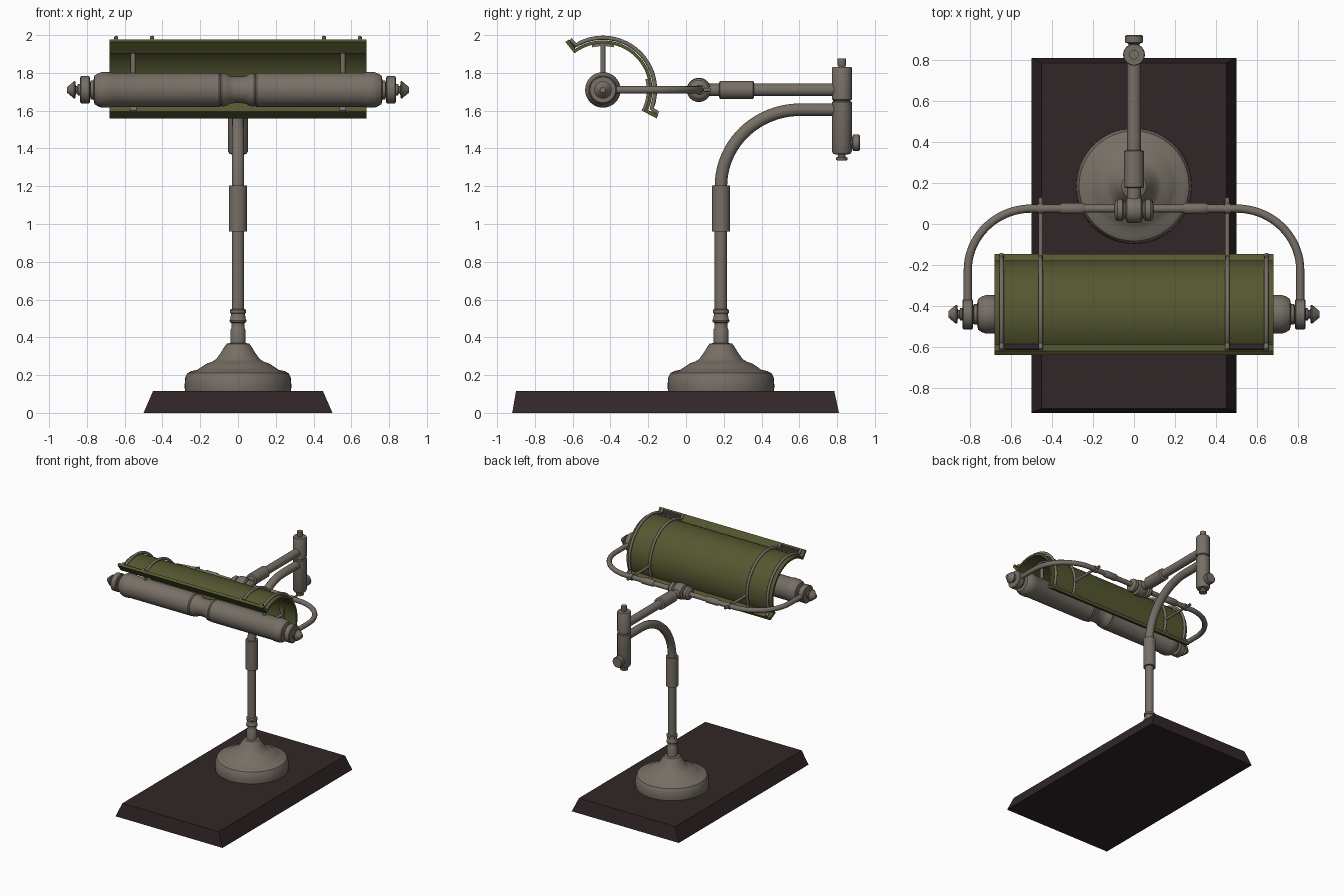
import bpy, math
from mathutils import Matrix, Vector

if "Cube" in bpy.data.objects:
    bpy.data.objects.remove(bpy.data.objects["Cube"])


def mat(name, c):
    m = bpy.data.materials.new(name)
    m.diffuse_color = (*c, 1)
    m.use_nodes = True
    m.node_tree.nodes["Principled BSDF"].inputs["Base Color"].default_value = m.diffuse_color
    return m


METAL = mat("aged_grey_metal", (0.185, 0.16, 0.135))
GREEN = mat("olive_enamel", (0.09, 0.097, 0.03))
WOOD = mat("dark_wood", (0.031, 0.019, 0.02))
AX, AZ = -0.44, 1.71          # lamp axis (y, z)


def finish(ob, m, angle=35):
    ob.data.materials.clear()
    ob.data.materials.append(m)
    bpy.ops.object.select_all(action='DESELECT')
    ob.select_set(True)
    bpy.context.view_layer.objects.active = ob
    bpy.ops.object.shade_smooth_by_angle(angle=math.radians(angle))


def mesh(name, verts, faces, m):
    me = bpy.data.meshes.new(name)
    me.from_pydata(verts, [], faces)
    ob = bpy.data.objects.new(name, me)
    bpy.context.collection.objects.link(ob)
    finish(ob, m)
    return ob


def lathe(name, profile, origin, axis='Z', m=METAL, n=32):
    """Revolve (radius, height) points about an axis through origin."""
    d = {'X': (1, 0, 0), '-X': (-1, 0, 0), 'Y': (0, 1, 0), 'Z': (0, 0, 1)}[axis]
    rot = Vector((0, 0, 1)).rotation_difference(Vector(d)).to_matrix()
    vs, fs = [], []
    for r, h in profile:
        for i in range(n):
            a = 2 * math.pi * i / n
            vs.append(rot @ Vector((r * math.cos(a), r * math.sin(a), h)) + Vector(origin))
    for k in range(len(profile) - 1):
        for i in range(n):
            j = (i + 1) % n
            fs.append((k * n + i, k * n + j, (k + 1) * n + j, (k + 1) * n + i))
    fs.append(tuple(reversed(range(n))))
    fs.append(tuple(range((len(profile) - 1) * n, len(profile) * n)))
    return mesh(name, vs, fs, m)


def tube(name, pts, r, m=METAL):
    cu = bpy.data.curves.new(name, 'CURVE')
    cu.dimensions = '3D'
    cu.bevel_depth, cu.bevel_resolution, cu.use_fill_caps = r, 4, True
    sp = cu.splines.new('POLY')
    sp.points.add(len(pts) - 1)
    for p, q in zip(sp.points, pts):
        p.co = (*q, 1)
    ob = bpy.data.objects.new(name, cu)
    bpy.context.collection.objects.link(ob)
    bpy.ops.object.select_all(action='DESELECT')
    ob.select_set(True)
    bpy.context.view_layer.objects.active = ob
    bpy.ops.object.convert(target='MESH')
    finish(bpy.context.object, m, 50)


def pol(r, deg):
    a = math.radians(deg)
    return AX + r * math.cos(a), AZ + r * math.sin(a)


def arc(r, a0, a1, n=32):
    return [pol(r, a0 + (a1 - a0) * i / n) for i in range(n + 1)]


def extrude_x(name, section, x0, x1, m):
    n = len(section)
    vs = [(x, y, z) for x in (x0, x1) for y, z in section]
    fs = [(i, (i + 1) % n, n + (i + 1) % n, n + i) for i in range(n)]
    fs += [tuple(reversed(range(n))), tuple(range(n, 2 * n))]
    return mesh(name, vs, fs, m)


# wooden plinth with sloped sides
b = [(-.5, -.92, 0), (.5, -.92, 0), (.5, .81, 0), (-.5, .81, 0)]
t = [(-.45, -.9, .115), (.45, -.9, .115), (.45, .785, .115), (-.45, .785, .115)]
mesh("plinth", b + t, [(3, 2, 1, 0), (4, 5, 6, 7), (0, 1, 5, 4), (1, 2, 6, 5),
                       (2, 3, 7, 6), (3, 0, 4, 7)], WOOD)

# bell foot and collar rings
PY = 0.185
lathe("bell_foot", [(.28, .11), (.283, .14), (.28, .185), (.268, .21), (.245, .222),
                    (.215, .228), (.19, .245), (.165, .262), (.135, .272), (.115, .285),
                    (.09, .32), (.072, .35), (.06, .366), (.04, .37), (.04, .44),
                    (.034, .45), (.034, .475), (.043, .48), (.045, .49), (.04, .5),
                    (.037, .525), (.043, .53), (.043, .545), (.034, .55)],
      (0, PY, 0), n=48)

# bent post
post = [(0, PY, .36), (0, PY, 1.2)]
post += [(0, .605 - .42 * math.cos(a), 1.2 + .405 * math.sin(a))
         for a in [math.pi / 2 * i / 20 for i in range(1, 21)]] + [(0, .8, 1.605)]
tube("post", post, .033)
lathe("post_sleeve", [(.048, .96), (.048, 1.205)], (0, PY, 0))

# hinge column with pins and knob
lathe("hinge_column", [(.01, 1.335), (.03, 1.338), (.03, 1.352), (.02, 1.355), (.02, 1.368),
                       (.045, 1.37), (.053, 1.385), (.053, 1.645), (.046, 1.65), (.046, 1.655),
                       (.053, 1.66), (.053, 1.825), (.05, 1.83), (.018, 1.83), (.023, 1.845),
                       (.023, 1.875)], (0, .825, 0))
lathe("hinge_knob", [(.02, .04), (.03, .055), (.044, .06), (.044, .09), (.038, .095)],
      (0, .825, 1.43), 'Y')

# swing arm with sleeve and joint
lathe("swing_arm", [(.033, .06), (.033, .79)], (0, 0, AZ), 'Y')
lathe("arm_sleeve", [(.038, .175), (.048, .18), (.048, .355), (.038, .36)], (0, 0, AZ), 'Y')
half = [(.03, .095), (.045, .09), (.053, .08), (.053, .055), (.04, .048), (.04, .042),
        (.06, .035), (.064, .015)]
lathe("arm_joint", [(r, -h) for r, h in half] + half[::-1], (0, .068, AZ), 'X')

# yoke bow
bow = [(.5 + .31 * math.sin(a), -.225 + .3 * math.cos(a), AZ)
       for a in [math.pi / 2 * i / 18 for i in range(19)]] + [(.81, AX + .03, AZ)]
tube("yoke", [(-x, y, z) for x, y, z in reversed(bow)] + bow, .02)

# lamp housing tube, waisted in the middle
side = [(.07, .02), (.074, .045), (.085, .06), (.088, .085), (.084, .092), (.09, .1),
        (.09, .67), (.094, .68), (.094, .72), (.088, .74), (.075, .76), (.05, .765),
        (.05, .78), (.03, .785)]
lathe("lamp_housing", [(r, -h) for r, h in reversed(side)] + side, (0, AX, AZ), 'X', n=40)

# olive shade with turned-out lips
section = (arc(.245, -28, 128) + [pol(.322, 128), pol(.322, 124)]
           + arc(.262, 124, -24) + [pol(.322, -24), pol(.322, -28)])
extrude_x("shade", section, -.68, .68, GREEN)

for s, ax, nm in ((1, 'X', "right"), (-1, '-X', "left")):
    o = (0, AX, AZ)
    lathe(nm + "_yoke_sleeve", [(.021, .24), (.027, .25), (.027, .35), (.021, .36)],
          (0, .075, AZ), ax, n=20)
    # end ring and finial
    lathe(nm + "_end_ring", [(.03, .76), (.03, .782), (.068, .785), (.073, .79), (.073, .83),
                             (.068, .835), (.03, .837), (.03, .848), (.02, .85), (.02, .858),
                             (.046, .862), (.046, .868), (.015, .905)], o, ax)
    # shade hoops clasping both lips
    hoop = [pol(.318, 123)] + arc(.276, 121, -21) + [pol(.318, -23)]
    for k, x in enumerate((.645, .455)):
        tube(f"{nm}_hoop_{k}", [(s * x, y, z) for y, z in hoop], .011)
    # bracket from inner hoop to yoke
    tube(nm + "_bracket", [(s * .455, -.17, AZ), (s * .455, .13, AZ)], .011)
    lathe(nm + "_bracket_clip", [(.026, .44), (.026, .47)], (0, .075, AZ), ax, n=20)
    # inner struts with curved feet
    x = s * .555
    tube(nm + "_top_strut", [(x, AX, AZ + .05), (x, AX, AZ + .25)], .013)
    tube(nm + "_back_strut", [(x, AX + .05, AZ), (x, AX + .25, AZ)], .013)
    for nm2, a0, a1 in (("top", 76, 104), ("back", -28, 14)):
        foot = arc(.232, a0, a1, 10) + arc(.247, a1, a0, 10)
        extrude_x(f"{nm}_{nm2}_foot", foot, x - .018, x + .018, METAL)
    # dark strip between hoops behind the front lip
    strip = [pol(.268, 124.1), pol(.312, 124.1), pol(.312, 122.8), pol(.268, 122.8)]
    x0, x1 = sorted((s * .465, s * .635))
    extrude_x(nm + "_lip_strip", strip, x0, x1, WOOD)

# make every face point outward
import bmesh
for ob in bpy.context.scene.objects:
    bm = bmesh.new()
    bm.from_mesh(ob.data)
    bmesh.ops.recalc_face_normals(bm, faces=bm.faces)
    bm.to_mesh(ob.data)
    bm.free()
